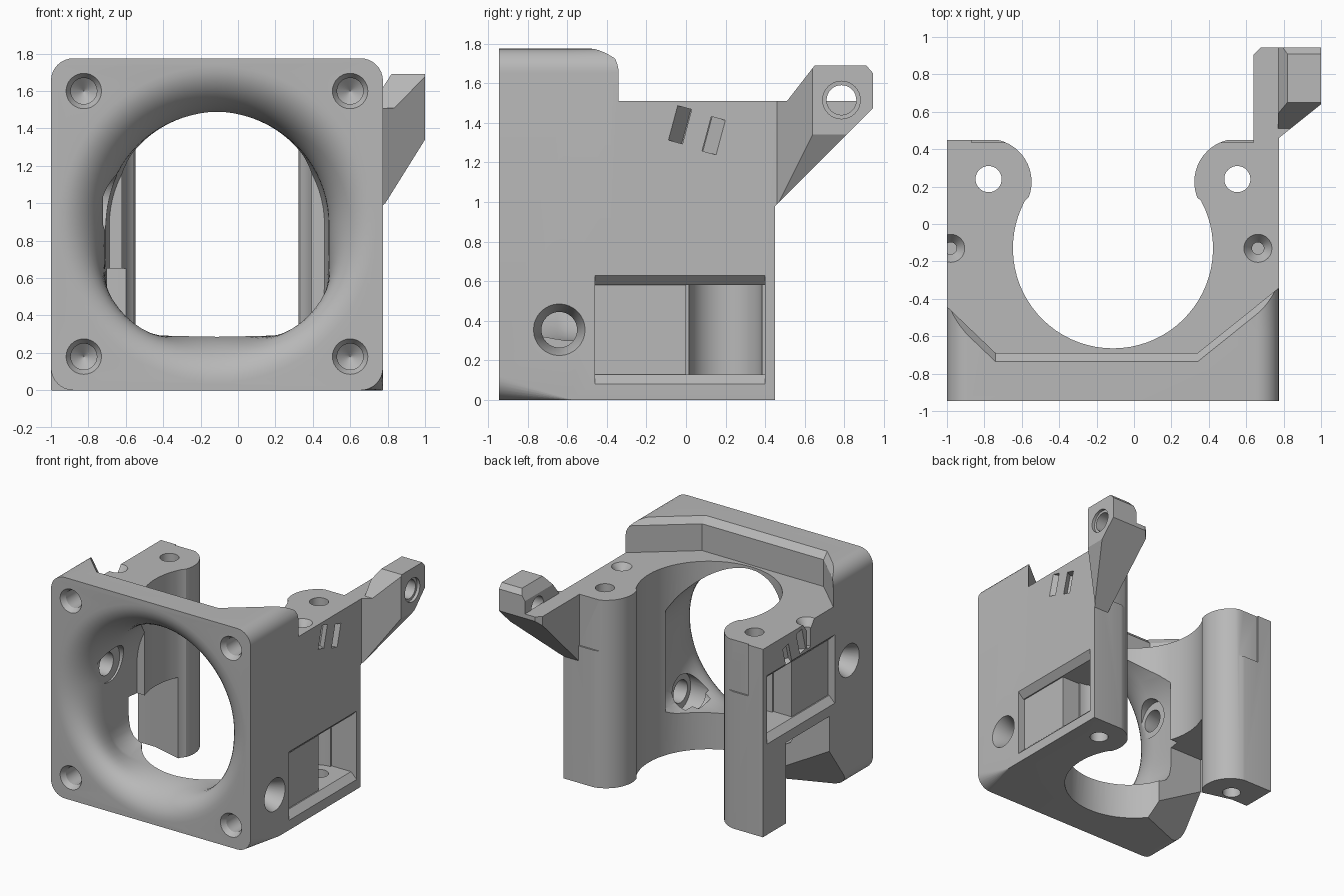
import bpy, bmesh
from math import sin, cos, pi, atan2, radians
from mathutils import Vector, Matrix

if "Cube" in bpy.data.objects:
    bpy.data.objects.remove(bpy.data.objects["Cube"])

grey = bpy.data.materials.new("plain grey plastic")
grey.use_nodes = True
GREY = (0.48, 0.48, 0.48, 1)
grey.diffuse_color = GREY
grey.node_tree.nodes["Principled BSDF"].inputs["Base Color"].default_value = GREY

CX, CZ = -0.1125, 0.8875      # centre line of the body and of the fan opening
HALF = 0.8875
FRONT, BACK, DECK = -0.945, 0.45, 1.51


def loft(name, rings):
    """Solid skinned through rings of equal point count, capped at both ends."""
    bm = bmesh.new()
    loops = [[bm.verts.new(p) for p in ring] for ring in rings]
    n = len(loops[0])
    for a, b in zip(loops, loops[1:]):
        for i in range(n):
            j = (i + 1) % n
            bm.faces.new((a[i], a[j], b[j], b[i]))
    bm.faces.new(loops[0])
    bm.faces.new(loops[-1])
    bmesh.ops.recalc_face_normals(bm, faces=bm.faces)
    mesh = bpy.data.meshes.new(name)
    bm.to_mesh(mesh)
    bm.free()
    obj = bpy.data.objects.new(name, mesh)
    bpy.context.scene.collection.objects.link(obj)
    mesh.materials.append(grey)
    return obj


def prism(name, outline, z0, z1):
    return loft(name, [[(x, y, z) for x, y in outline] for z in (z0, z1)])


def box(name, x, y, z):
    return prism(name, [(x[0], y[0]), (x[1], y[0]), (x[1], y[1]), (x[0], y[1])], *z)


def turned(name, axis, centre, steps, n=40):
    """Round solid along an axis; steps are (position, radius)."""
    rings = []
    for pos, r in steps:
        ring = []
        for i in range(n):
            a = 2 * pi * i / n
            u, v = centre[0] + r * cos(a), centre[1] + r * sin(a)
            ring.append({"x": (pos, u, v), "y": (u, pos, v), "z": (u, v, pos)}[axis])
        rings.append(ring)
    return loft(name, rings)


def cut(obj, *cutters):
    bpy.context.view_layer.objects.active = obj
    for c in cutters:
        c.hide_render = True
        mod = obj.modifiers.new("cut", "BOOLEAN")
        mod.operation, mod.solver, mod.object = "DIFFERENCE", "EXACT", c
        bpy.ops.object.modifier_apply(modifier=mod.name)
        bpy.data.objects.remove(c)


def slice_off(obj, point, normal):
    """Remove the side of a solid that the normal points to."""
    bm = bmesh.new()
    bm.from_mesh(obj.data)
    res = bmesh.ops.bisect_plane(bm, geom=bm.verts[:] + bm.edges[:] + bm.faces[:],
                                 plane_co=point, plane_no=normal, clear_outer=True)
    edges = [e for e in res["geom_cut"] if isinstance(e, bmesh.types.BMEdge)]
    bmesh.ops.contextual_create(bm, geom=edges)
    bmesh.ops.recalc_face_normals(bm, faces=bm.faces)
    bm.to_mesh(obj.data)
    bm.free()


# Body: rounded front square whose lower corners sharpen toward the back
def section(y, low_right, low_left):
    pts = []
    for sx, sz, r, a0 in ((1, 1, 0.12, 0), (-1, 1, 0.12, 90),
                          (-1, -1, low_left, 180), (1, -1, low_right, 270)):
        for i in range(9):
            a = radians(a0 + i * 11.25)
            pts.append((CX + sx * (HALF - r) + r * cos(a), y, CZ + sz * (HALF - r) + r * sin(a)))
    return pts


body = loft("fan_bracket_body", [section(FRONT, 0.12, 0.12), section(-0.58, 0.003, 0.12),
                                 section(-0.38, 0.003, 0.003), section(BACK, 0.003, 0.003)])


# Lower the deck behind the angled front wall, leaving a chamfer on its top edge
def deck_outline(d):
    return [(-1.2, -0.25 - d), (-0.74, -0.69 - d), (0.34, -0.69 - d), (1.0, -0.16 - d),
            (1.0, 0.6), (-1.2, 0.6)]


cut(body, loft("deck_cutter", [[(x, y, z) for x, y in deck_outline(d)]
                               for z, d in ((DECK, 0), (1.725, 0), (1.79, 0.06))]))

# Central cavity: round bore running tangent into the two rounded rear pillars
BORE_Y, BORE_R, PIL_X, PIL_Y, PIL_R = -0.13, 0.535, 0.665, 0.225, 0.23
tangent = atan2(PIL_Y - BORE_Y, PIL_X)
half = []
for i in range(25):
    a = -pi / 2 + (tangent + pi / 2) * i / 24
    half.append((BORE_R * cos(a), BORE_Y + BORE_R * sin(a)))
for i in range(1, 17):
    a = pi + tangent - (pi / 2 + tangent) * i / 16
    half.append((PIL_X + PIL_R * cos(a), PIL_Y + PIL_R * sin(a)))
half.append((PIL_X, 0.6))
outline = [(CX + x, y) for x, y in half] + [(CX - x, y) for x, y in reversed(half[1:])]
cut(body, prism("cavity_cutter", outline, -0.1, 2))


# Trumpet-shaped air intake: round at the mouth, squarer in its lower half inside
def intake_ring(y, r, square):
    ring = []
    for i in range(80):
        a = 2 * pi * i / 80
        c, s = cos(a), sin(a)
        p = 2 + square if s < 0 else 2
        k = r / (abs(c) ** p + abs(s) ** p) ** (1 / p)
        ring.append((CX + k * c, y, CZ + k * s))
    return ring


rings = [intake_ring(-0.96, 0.846, 0)]
for i in range(13):
    t = pi / 2 * i / 12
    rings.append(intake_ring(FRONT + 0.34 * (1 - cos(t)), 0.845 - 0.248 * sin(t), 4 * (i / 12) ** 4))
rings += [intake_ring(-0.4, 0.59, 6), intake_ring(-0.3, 0.575, 6)]
cut(body, loft("intake_cutter", rings))

# Blind screw holes in the front corners
for x in (-0.8245, 0.5995):
    for z in (0.18, 1.60):
        cut(body, turned("corner_hole", "y", (x, z),
                         [(-0.96, 0.104), (-0.905, 0.07), (-0.68, 0.07), (-0.62, 0.002)], 32))

# Everything repeated on both sides: windows, holes and tie slots
for s, low in ((1, 0.08), (-1, 0.73)):
    def X(x):
        return CX + s * x
    mid = low + 0.275
    # bevelled shallow window
    cut(body, loft("window_cutter", [[(X(x), y, z) for y, z in
        ((-0.46, low + b), (0.4, low + b), (0.4, low + 0.55 - b), (-0.46, low + 0.55 - b))]
        for x, b in ((0.9, -0.012), (HALF, 0), (0.837, 0.05), (0.827, 0.05))]))
    # deeper pocket around the pillar bolt
    cut(body, turned("pocket_cutter", "z", (X(0.665), 0.2), [(low + 0.05, 0.185), (low + 0.5, 0.185)]),
        box("pocket_box", sorted((X(0.665), X(0.84))), (0, 0.4), (low + 0.05, low + 0.5)))
    # vertical bolt hole and small deck countersink
    cut(body, turned("pillar_hole", "z", (X(0.665), 0.24), [(-0.1, 0.07), (1.7, 0.07)], 32),
        turned("deck_countersink", "z", (X(0.775) if s > 0 else -0.98, -0.13),
               [(1.3, 0.032), (1.45, 0.032), (DECK, 0.075), (1.53, 0.085)], 32))
    # side screw hole with inner seat
    cut(body, turned("side_hole", "x", (-0.64, mid),
                     [(X(0.9), 0.135), (X(0.78), 0.09), (X(0.4), 0.09)], 32),
        turned("inner_seat", "x", (-0.62, mid), [(X(0.61), 0.15), (X(0.45), 0.15)], 32))
    # slanted slots leaning toward each other under the surface
    for y, z, lean in ((-0.03, 1.39, -35), (0.14, 1.335, 35)):
        slot = box("slot_cutter", (-0.1, 0.1), (-0.03, 0.03), (-0.09, 0.09))
        slot.data.transform(Matrix.Translation((X(HALF), y, z)) @ Matrix.Rotation(radians(-15), 4, "X")
                            @ Matrix.Rotation(radians(s * lean), 4, "Z"))
        cut(body, slot)
    # shallow relief on the back of the pillar
    cut(body, box("relief_cutter", sorted((X(0.4), X(0.755))), (0.437, 0.6), (1.1, 1.6)))

# Opening under the higher window on the right flank
cut(body, prism("flank_opening_cutter",
                [(-1.2, -0.39), (-0.45, -0.39), (-0.45, 0.05), (-0.62, 0.1),
                 (-0.85, 0.16), (-1.2, 0.16)], -0.1, 0.65))

# Sloped corner under the block in front of that opening
slope = box("corner_slope_cutter", (-0.7, 0.7), (-0.4, 0.4), (0, 0.25))
normal = Vector((-1, 2.5, -1.77)).normalized()
slope.data.transform(Matrix.Translation((-1, -0.56, 0.13)) @ normal.to_track_quat("Z", "Y").to_matrix().to_4x4())
slice_off(slope, Vector((0, -0.385, 0)), Vector((0, 1, 0)))
slice_off(slope, Vector((-0.4, 0, 0)), Vector((1, 0, 0)))
slice_off(slope, Vector((0, 0, 0.45)), Vector((0, 0, 1)))
cut(body, slope)

# Mounting ear: tall outer plate with sloped underside and bevelled edges
side = [(0.40, 0.93), (0.945, 1.475), (0.945, 1.65), (0.91, 1.69), (0.65, 1.69), (0.51, 1.51), (0.40, 1.51)]
ear = loft("mounting_ear", [[(x, y, z) for y, z in side] for x in (0.77, 1.0)])
slice_off(ear, Vector((1, 0.64, 0)), Vector((0.18, -0.225, 0)))
slice_off(ear, Vector((1, 0, 1.34)), Vector((0.36, 0, -0.225)))
slice_off(ear, Vector((0.82, 0, 1.69)), Vector((-0.07, 0, 0.045)))
cut(ear, turned("ear_hole", "x", (0.785, 1.515), [(0.7, 0.075), (0.975, 0.075), (0.976, 0.095), (1.1, 0.095)], 32))

# Lower inner block that ties the ear to the rear pillar
side = [(0.40, 0.93), (0.945, 1.475), (0.945, 1.51), (0.40, 1.51)]
block = loft("ear_base", [[(x, y, z) for y, z in side] for x in (0.64, 0.775)])
slice_off(block, Vector((0.64, 0.905, 0)), Vector((-1, 1, 0)))

for obj in (body, ear, block):
    bpy.ops.object.select_all(action="DESELECT")
    obj.select_set(True)
    bpy.context.view_layer.objects.active = obj
    bpy.ops.object.shade_smooth_by_angle(angle=radians(28))
